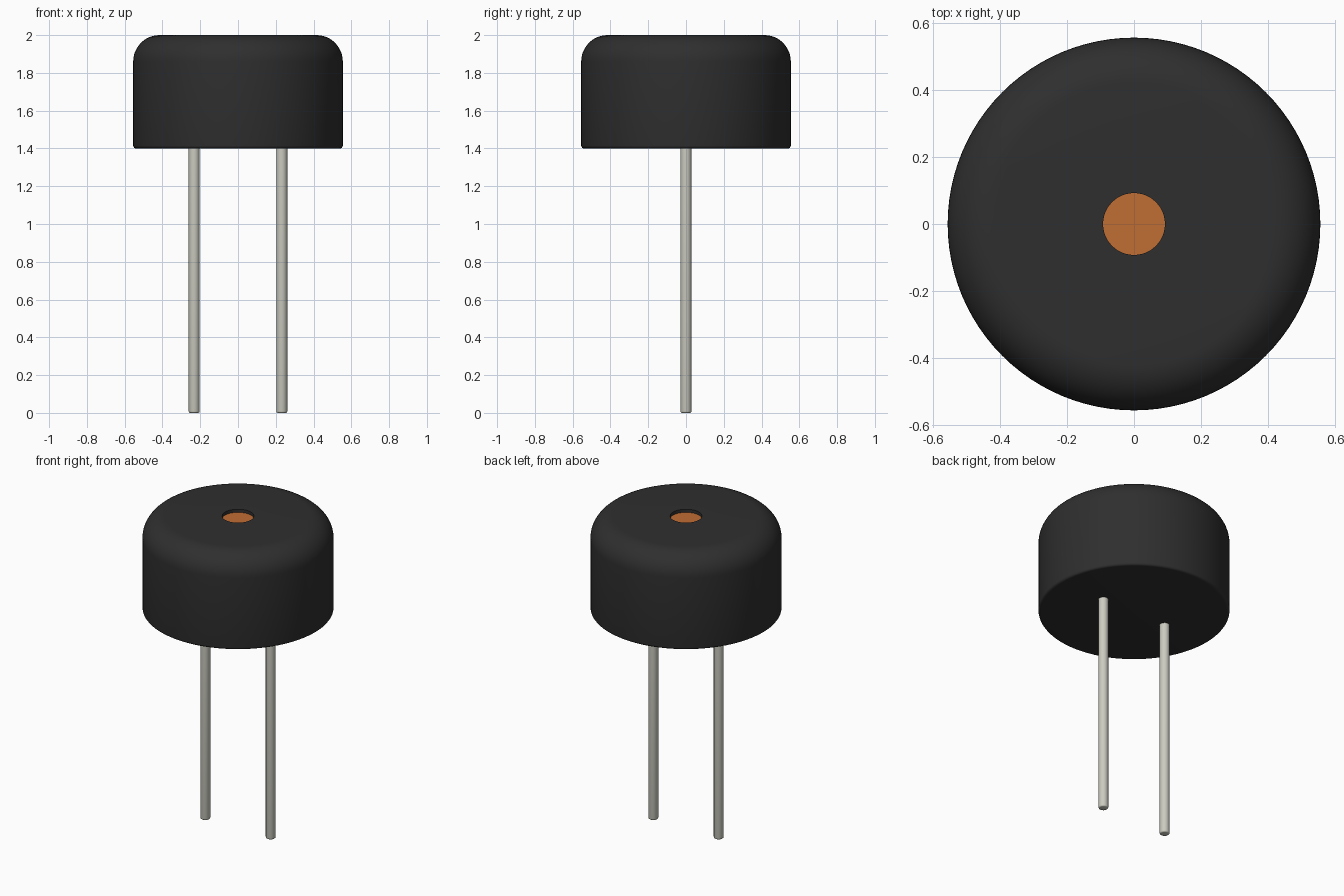
import bpy, bmesh, math

if "Cube" in bpy.data.objects:
    bpy.data.objects.remove(bpy.data.objects["Cube"], do_unlink=True)


def material(name, rgb, rough=0.5):
    m = bpy.data.materials.new(name)
    m.use_nodes = True
    m.diffuse_color = (*rgb, 1)
    b = m.node_tree.nodes["Principled BSDF"]
    b.inputs["Base Color"].default_value = (*rgb, 1)
    b.inputs["Roughness"].default_value = rough
    return m


def arc(cx, cz, r, a0, a1, steps):
    """Profile points along a circular arc, angles in degrees."""
    return [(cx + r * math.cos(math.radians(a0 + (a1 - a0) * i / steps)),
             cz + r * math.sin(math.radians(a0 + (a1 - a0) * i / steps)))
            for i in range(steps + 1)]


def lathe(name, profile, segments, mat, x=0.0):
    """Spin a (radius, z) profile around z; points at radius 0 become poles."""
    bm = bmesh.new()
    verts = [bm.verts.new((r, 0, z)) for r, z in profile]
    edges = [bm.edges.new(pair) for pair in zip(verts, verts[1:])]
    bmesh.ops.spin(bm, geom=verts + edges, cent=(0, 0, 0), axis=(0, 0, 1),
                   angle=2 * math.pi, steps=segments, use_duplicate=False)
    bmesh.ops.remove_doubles(bm, verts=bm.verts, dist=1e-5)
    bmesh.ops.recalc_face_normals(bm, faces=bm.faces)
    mesh = bpy.data.meshes.new(name)
    bm.to_mesh(mesh)
    bm.free()
    mesh.materials.append(mat)
    obj = bpy.data.objects.new(name, mesh)
    obj.location.x = x
    bpy.context.collection.objects.link(obj)
    bpy.ops.object.select_all(action='DESELECT')
    obj.select_set(True)
    bpy.context.view_layer.objects.active = obj
    bpy.ops.object.shade_smooth_by_angle(angle=math.radians(35))
    return obj


black = material("black plastic", (0.028, 0.028, 0.028))
metal = material("tinned metal", (0.60, 0.60, 0.53))
copper = material("copper orange", (0.53, 0.155, 0.034))

R, BASE, TOP = 0.555, 1.40, 2.0
HOLE, FLOOR = 0.092, 1.98
FILLET, EDGE = 0.14, 0.015

# Housing: rounded can with a shallow sound hole in the top
body = [(0, BASE)]
body += arc(R - EDGE, BASE + EDGE, EDGE, -90, 0, 4)
body += arc(R - FILLET, TOP - FILLET, FILLET, 0, 90, 12)
body += [(HOLE, TOP), (HOLE, FLOOR - 0.01), (0, FLOOR - 0.01)]
lathe("housing", body, 96, black)

# Copper disc on the floor of the sound hole
lathe("sound_disc", [(0, FLOOR - 0.009), (HOLE, FLOOR - 0.009),
                     (HOLE, FLOOR), (0, FLOOR)], 96, copper)

# Two straight pins with softened tips
LEG, TIP = 0.029, 0.008
leg = [(0, 0)] + arc(LEG - TIP, TIP, TIP, -90, 0, 3) + [(LEG, BASE + 0.02), (0, BASE + 0.02)]
for name, x in (("left_pin", 0.232), ("right_pin", -0.232)):
    lathe(name, leg, 24, metal, x)
